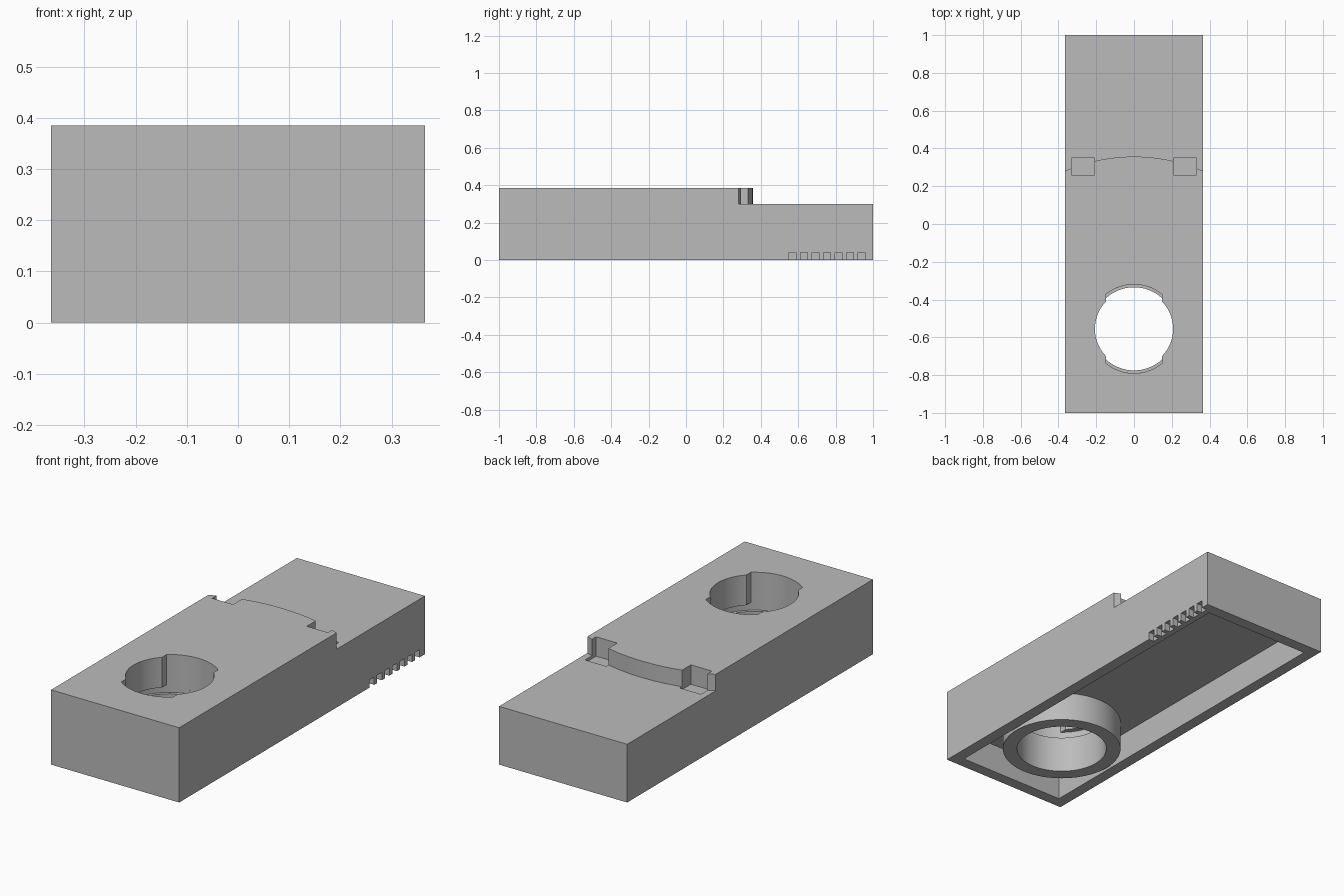
import bpy, bmesh, math

if "Cube" in bpy.data.objects:
    bpy.data.objects.remove(bpy.data.objects["Cube"], do_unlink=True)

HALF_W, TOP, REAR_TOP = 0.365, 0.385, 0.30
WALL, CEILING = 0.06, 0.15
HOLE_Y = -0.555

grey = bpy.data.materials.new("plain grey")
grey.use_nodes = True
colour = (0.5, 0.5, 0.5, 1)
grey.diffuse_color = colour
bsdf = next(n for n in grey.node_tree.nodes if n.type == 'BSDF_PRINCIPLED')
bsdf.inputs["Base Color"].default_value = colour


def prism(name, outline, z0, z1):
    """Upright solid from a flat outline."""
    bm = bmesh.new()
    face = bm.faces.new([bm.verts.new((x, y, z0)) for x, y in outline])
    top = bmesh.ops.extrude_face_region(bm, geom=[face])["geom"]
    bmesh.ops.translate(bm, vec=(0, 0, z1 - z0),
                        verts=[v for v in top if isinstance(v, bmesh.types.BMVert)])
    bmesh.ops.recalc_face_normals(bm, faces=bm.faces)
    mesh = bpy.data.meshes.new(name)
    bm.to_mesh(mesh)
    bm.free()
    mesh.materials.append(grey)
    obj = bpy.data.objects.new(name, mesh)
    bpy.context.collection.objects.link(obj)
    return obj


def rect(x0, x1, y0, y1):
    return [(x0, y0), (x1, y0), (x1, y1), (x0, y1)]


def arc(radius, start, end, steps):
    """Points about the hole centre."""
    angles = [start + (end - start) * i / steps for i in range(steps + 1)]
    return [(radius * math.cos(a), HOLE_Y + radius * math.sin(a)) for a in angles]


def circle(radius):
    return arc(radius, 0, math.tau, 72)[:-1]


def combine(target, tool, operation='DIFFERENCE'):
    mod = target.modifiers.new(tool.name, 'BOOLEAN')
    mod.operation, mod.solver, mod.object = operation, 'EXACT', tool
    bpy.context.view_layer.objects.active = target
    bpy.ops.object.modifier_apply(modifier=mod.name)
    bpy.data.objects.remove(tool, do_unlink=True)


# Block, hollow underneath, with a tube around the hole
body = prism("hollow_block", rect(-HALF_W, HALF_W, -1, 1), 0, TOP)
inner = HALF_W - WALL
combine(body, prism("cavity", rect(-inner, inner, WALL - 1, 1 - WALL), -0.1, CEILING))
combine(body, prism("tube", circle(0.29), 0, CEILING + 0.03), 'UNION')

# Lower rear deck behind an arc centred on the hole
edge = math.acos(0.4 / 0.912)
step = arc(0.912, edge, math.pi - edge, 32) + [(-0.4, 1.1), (0.4, 1.1)]
combine(body, prism("rear_step", step, REAR_TOP, 0.5))

# Square pockets at both ends of the arc
for side in (-1, 1):
    xs = sorted((side * 0.21, side * 0.33))
    combine(body, prism("pocket", rect(*xs, 0.26, 0.35), 0.285, 0.5))

# Lower bore, wider chamber, and slotted opening in the top
combine(body, prism("bore", circle(0.22), -0.1, 0.21))
combine(body, prism("chamber", circle(0.235), 0.19, 0.23))
SLOT_X, LIP, SLOT_R = 0.147, 0.207, 0.235
a, b = math.acos(SLOT_X / LIP), math.acos(SLOT_X / SLOT_R)
opening = (arc(LIP, -a, a, 20) + arc(SLOT_R, b, math.pi - b, 20)
           + arc(LIP, math.pi - a, math.pi + a, 20)
           + arc(SLOT_R, math.pi + b, math.tau - b, 20))
combine(body, prism("opening", opening, 0.21, 0.5))

# Row of small notches along the left lower edge
for i in range(7):
    y = 0.55 + i * 0.0615
    combine(body, prism("notch", rect(HALF_W - 0.03, 0.4, y, y + 0.037), -0.1, 0.04))

bpy.ops.object.select_all(action='DESELECT')
body.select_set(True)
bpy.context.view_layer.objects.active = body
bpy.ops.object.shade_smooth_by_angle(angle=math.radians(25))
